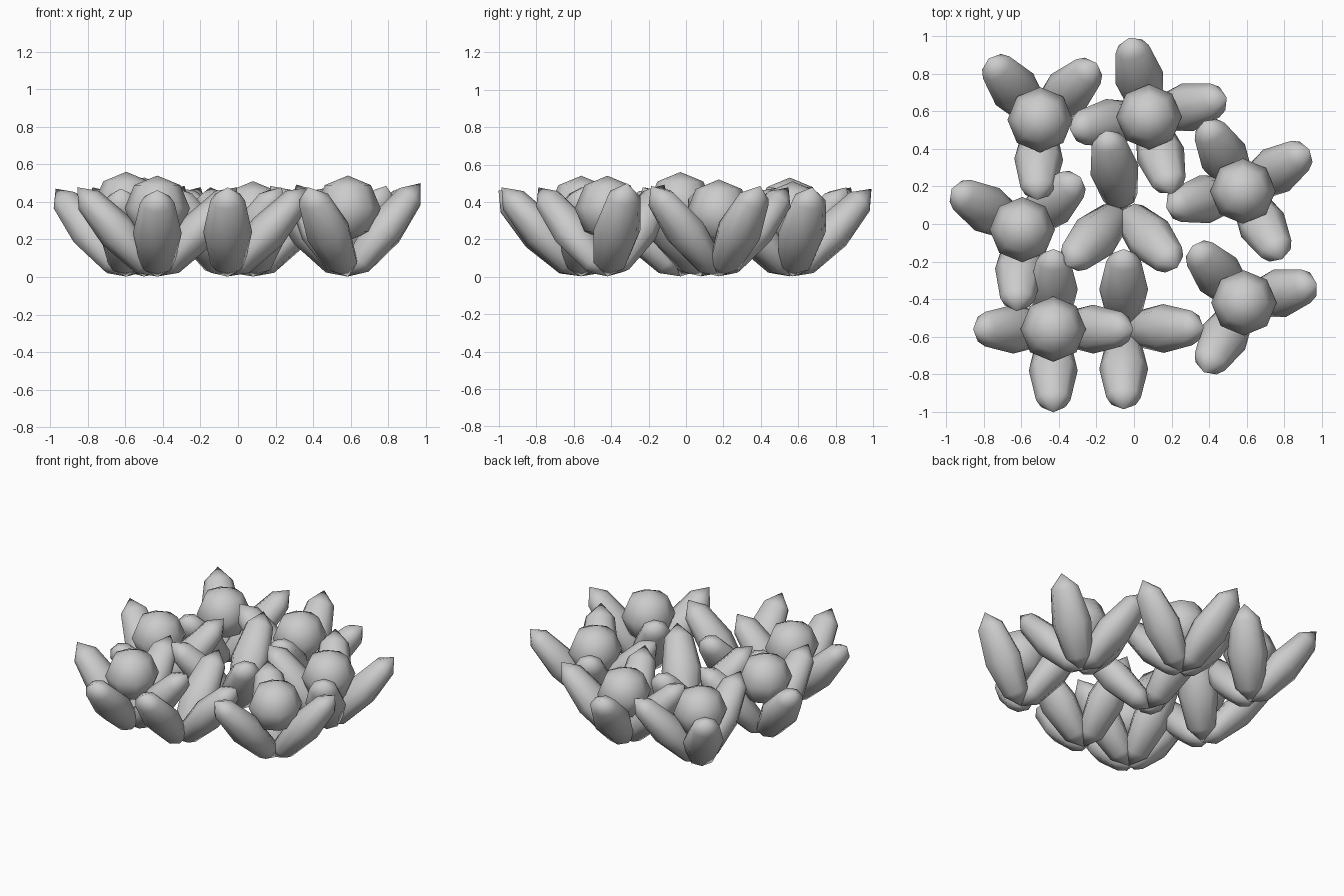
import bpy, bmesh
from math import radians
from mathutils import Matrix, Vector

if "Cube" in bpy.data.objects:
    bpy.data.objects.remove(bpy.data.objects["Cube"])

LEAF_LENGTH, LEAF_HALF_WIDTH, LEAF_HALF_THICK = 0.64, 0.13, 0.105
FRUIT_RADIUS = 0.174


def finish(bm, name):
    for f in bm.faces:
        f.smooth = True
    me = bpy.data.meshes.new(name)
    bm.to_mesh(me)
    bm.free()
    ob = bpy.data.objects.new(name, me)
    bpy.context.collection.objects.link(ob)
    return ob


def add_leaf(bm, x, y, heading, elev):
    # stretched low-poly ball, one pole at the root, tilted up and outward
    half = LEAF_LENGTH / 2
    mat = (Matrix.Translation((x, y, 0.0))
           @ Matrix.Rotation(radians(heading), 4, 'Z')
           @ Matrix.Translation((-0.002, 0, 0.002))
           @ Matrix.Rotation(radians(90 - elev), 4, 'Y')
           @ Matrix.Translation((0, 0, half))
           @ Matrix.Diagonal((LEAF_HALF_THICK, LEAF_HALF_WIDTH, half, 1)))
    bmesh.ops.create_uvsphere(bm, u_segments=8, v_segments=4, radius=1, matrix=mat)


# plants: x, y, top of fruit (None = no fruit), leaves as (heading, elevation)
PLANTS = [
    (-0.50, 0.555, 0.53, [(130, 48), (45, 48), (268, 48)]),
    (0.08, 0.57, 0.51, [(104, 47), (14, 48), (287, 48), (189, 48)]),
    (0.58, 0.175, 0.52, [(119, 48), (32, 49), (300, 49), (192, 49)]),
    (0.585, -0.42, 0.54, [(132, 50), (15, 51), (240, 48)]),
    (-0.055, -0.56, None, [(90, 48), (1, 48), (270, 48)]),
    (-0.43, -0.56, 0.54, [(90, 48), (180, 48), (270, 46), (0, 48)]),
    (-0.595, -0.03, 0.56, [(150, 47), (42, 49), (266, 47)]),
    (-0.06, 0.08, None, [(102, 48), (225, 48), (313, 48)]),
]

for n, (x, y, top, leaves) in enumerate(PLANTS, 1):
    # leaf rosette
    bm = bmesh.new()
    for heading, elev in leaves:
        add_leaf(bm, x, y, heading, elev)
    finish(bm, f"leaves_{n}")
    # round fruit resting in the leaves
    if top is not None:
        bm = bmesh.new()
        bmesh.ops.create_uvsphere(bm, u_segments=8, v_segments=4, radius=FRUIT_RADIUS)
        fruit = finish(bm, f"fruit_{n}")
        fruit.location = Vector((x, y, top - FRUIT_RADIUS))
